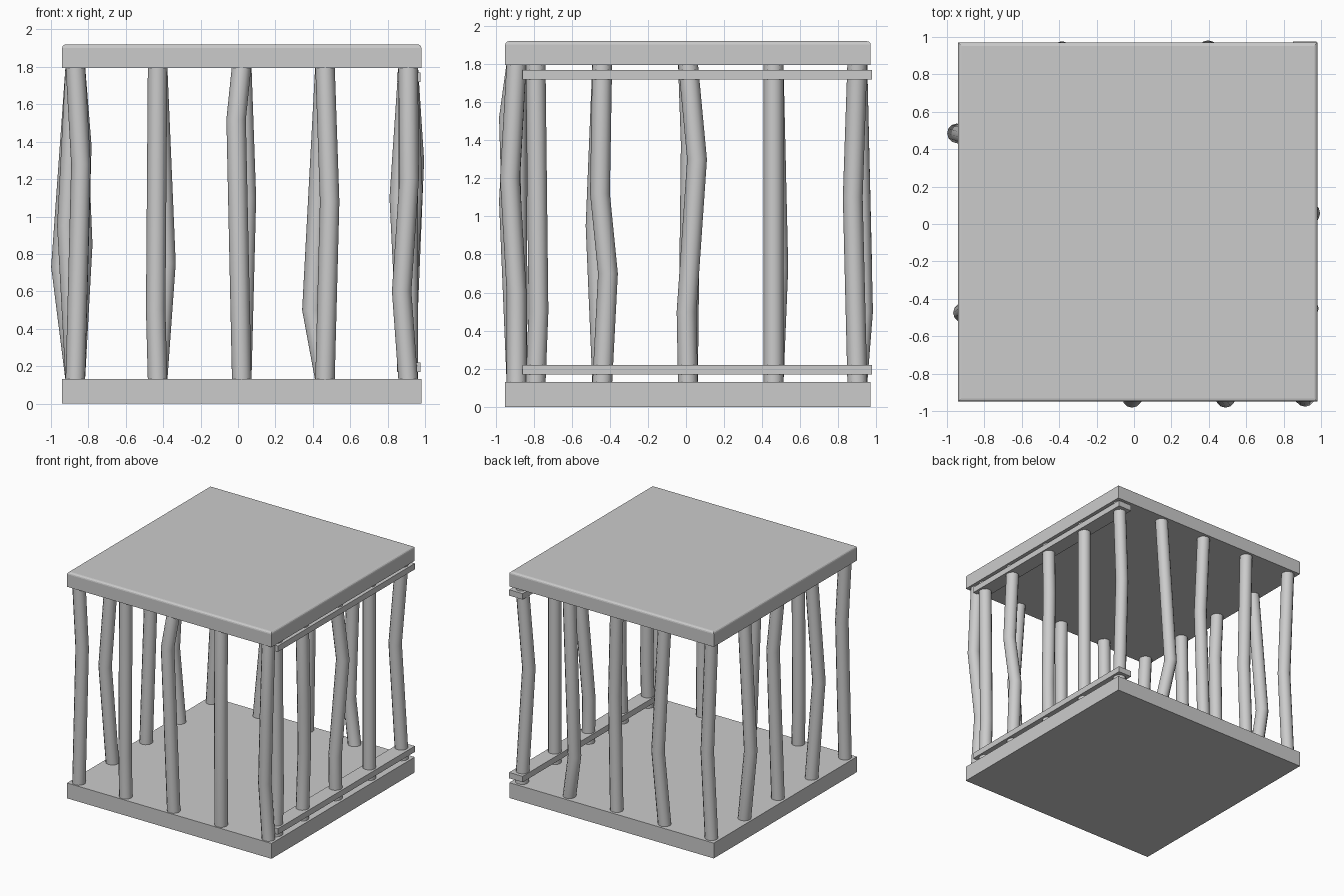
import bpy, bmesh, math

if "Cube" in bpy.data.objects:
    bpy.data.objects.remove(bpy.data.objects["Cube"])

R, SIDES = 0.052, 12
Z0, Z1 = 0.12, 1.81


def box(name, x0, x1, y0, y1, z0, z1, round_top=0.0):
    bm = bmesh.new()
    bmesh.ops.create_cube(bm, size=1)
    for v in bm.verts:
        v.co.x = x1 if v.co.x > 0 else x0
        v.co.y = y1 if v.co.y > 0 else y0
        v.co.z = z1 if v.co.z > 0 else z0
    if round_top:
        edges = [e for e in bm.edges if all(v.co.z > z1 - 1e-4 for v in e.verts)]
        bmesh.ops.bevel(bm, geom=edges, offset=round_top, segments=3,
                        profile=0.5, affect='EDGES')
    finish(name, bm)


def finish(name, bm, smooth=False):
    bmesh.ops.recalc_face_normals(bm, faces=bm.faces)
    me = bpy.data.meshes.new(name)
    bm.to_mesh(me)
    bm.free()
    ob = bpy.data.objects.new(name, me)
    bpy.context.collection.objects.link(ob)
    if smooth:
        bpy.ops.object.select_all(action='DESELECT')
        ob.select_set(True)
        bpy.context.view_layer.objects.active = ob
        bpy.ops.object.shade_smooth_by_angle(angle=math.radians(35))


def bar(name, x, y, knots=()):
    """Crooked bar: horizontal rings joined through the bend points."""
    bm = bmesh.new()
    rings = []
    for px, py, pz in [(x, y, Z0), *knots, (x, y, Z1)]:
        rings.append([bm.verts.new((px + R * math.cos(a), py + R * math.sin(a), pz))
                      for a in (2 * math.pi * i / SIDES for i in range(SIDES))])
    for a, b in zip(rings, rings[1:]):
        for i in range(SIDES):
            j = (i + 1) % SIDES
            bm.faces.new((a[i], a[j], b[j], b[i]))
    bm.faces.new(rings[0])
    bm.faces.new(rings[-1])
    finish(name, bm, True)


# floor and roof slabs
box("floor_slab", -0.94, 0.98, -0.95, 0.97, 0, 0.13)
box("roof_slab", -0.94, 0.98, -0.95, 0.97, 1.795, 1.92, 0.018)

# door rails on the right side
box("door_rail_lower", 0.85, 0.977, -0.86, 0.976, 0.17, 0.22)
box("door_rail_upper", 0.85, 0.977, -0.86, 0.976, 1.72, 1.77)

# bars: base position and bend points
F, B, L, RT = -0.89, 0.90, -0.87, 0.91
bars = {
    "front_bar": [
        (L, F, [(-0.84, -0.89, 1.28)]),
        (-0.43, F, [(-0.44, -0.885, 0.5)]),
        (0.02, F, [(-0.01, -0.93, 1.52)]),
        (0.465, F, [(0.49, -0.93, 1.08)]),
        (RT, F, [(0.875, -0.89, 0.6), (0.915, -0.925, 1.2)]),
    ],
    "back_bar": [
        (L, B, [(-0.83, 0.9, 0.85)]),
        (-0.43, B, [(-0.385, 0.925, 0.75)]),
        (0.02, B, [(0.045, 0.89, 1.1)]),
        (0.465, B, [(0.395, 0.93, 0.5)]),
    ],
    "left_bar": [
        (L, -0.44, [(-0.915, -0.475, 0.95)]),
        (L, 0.01, [(-0.835, 0.025, 1.38)]),
        (L, 0.46, [(-0.947, 0.485, 0.73)]),
    ],
    "door_bar": [
        (RT, -0.79, [(0.91, -0.775, 0.5)]),
        (RT, -0.44, [(0.91, -0.41, 0.7), (0.935, -0.452, 1.12)]),
        (RT, 0.01, [(0.91, 0.003, 0.5), (0.943, 0.058, 1.3)]),
        (RT, 0.46, []),
        (RT, B, [(0.862, 0.876, 1.1)]),
    ],
}
for group, items in bars.items():
    for n, (x, y, knots) in enumerate(items, 1):
        bar(f"{group}_{n}", x, y, knots)
